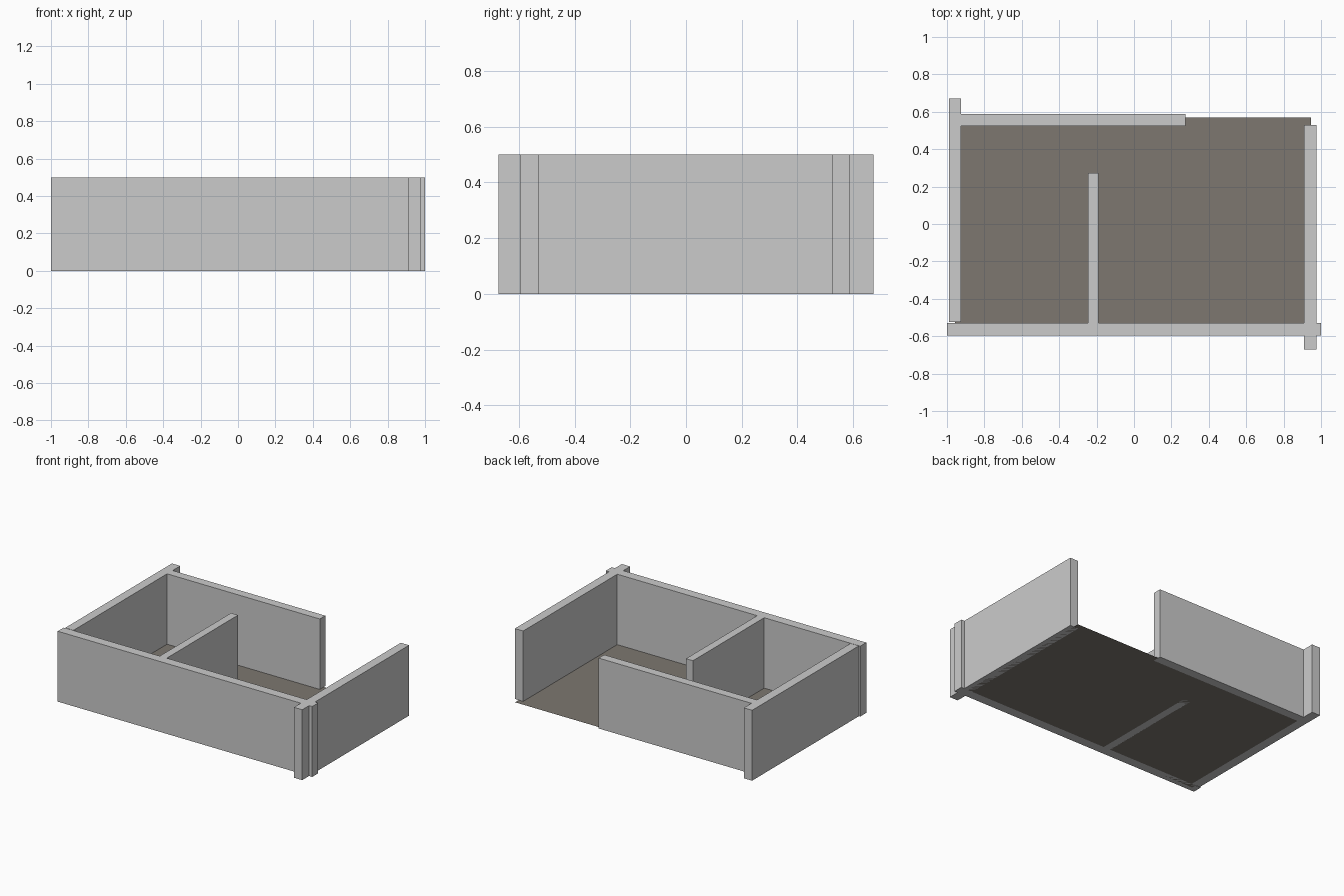
import bpy

if "Cube" in bpy.data.objects:
    bpy.data.objects.remove(bpy.data.objects["Cube"])

HEIGHT = 0.5


def material(name, rgb):
    m = bpy.data.materials.new(name)
    m.diffuse_color = (*rgb, 1.0)
    m.use_nodes = True
    m.node_tree.nodes["Principled BSDF"].inputs["Base Color"].default_value = m.diffuse_color
    return m


wall_grey = material("wall_grey", (0.6, 0.6, 0.6))
floor_brown = material("floor_brown", (0.205, 0.187, 0.163))


def wall(name, x0, x1, y0, y1):
    """Upright box standing on the ground."""
    bpy.ops.mesh.primitive_cube_add(
        size=1, location=((x0 + x1) / 2, (y0 + y1) / 2, HEIGHT / 2))
    o = bpy.context.object
    o.name = name
    o.scale = (x1 - x0, y1 - y0, HEIGHT)
    bpy.ops.object.transform_apply(location=False, rotation=False, scale=True)
    o.data.materials.append(wall_grey)


# Outer walls and the partition
for name, *bounds in (
    ("left_wall", -0.99, -0.925, -0.525, 0.672),
    ("right_wall", 0.91, 0.975, -0.672, 0.528),
    ("front_wall_left", -1.0, -0.2, -0.595, -0.528),
    ("front_wall_right", -0.2, 1.0, -0.595, -0.528),
    ("back_wall", -0.925, 0.275, 0.525, 0.587),
    ("partition_wall", -0.245, -0.19, -0.528, 0.272),
):
    wall(name, *bounds)

# Thin floor sheet, reaching under the middle of the walls
bpy.ops.mesh.primitive_plane_add(size=1, location=(-0.006, 0.004, 0.0))
floor = bpy.context.object
floor.name = "floor"
floor.scale = (1.902, 1.13, 1)
bpy.ops.object.transform_apply(location=False, rotation=False, scale=True)
floor.data.materials.append(floor_brown)
